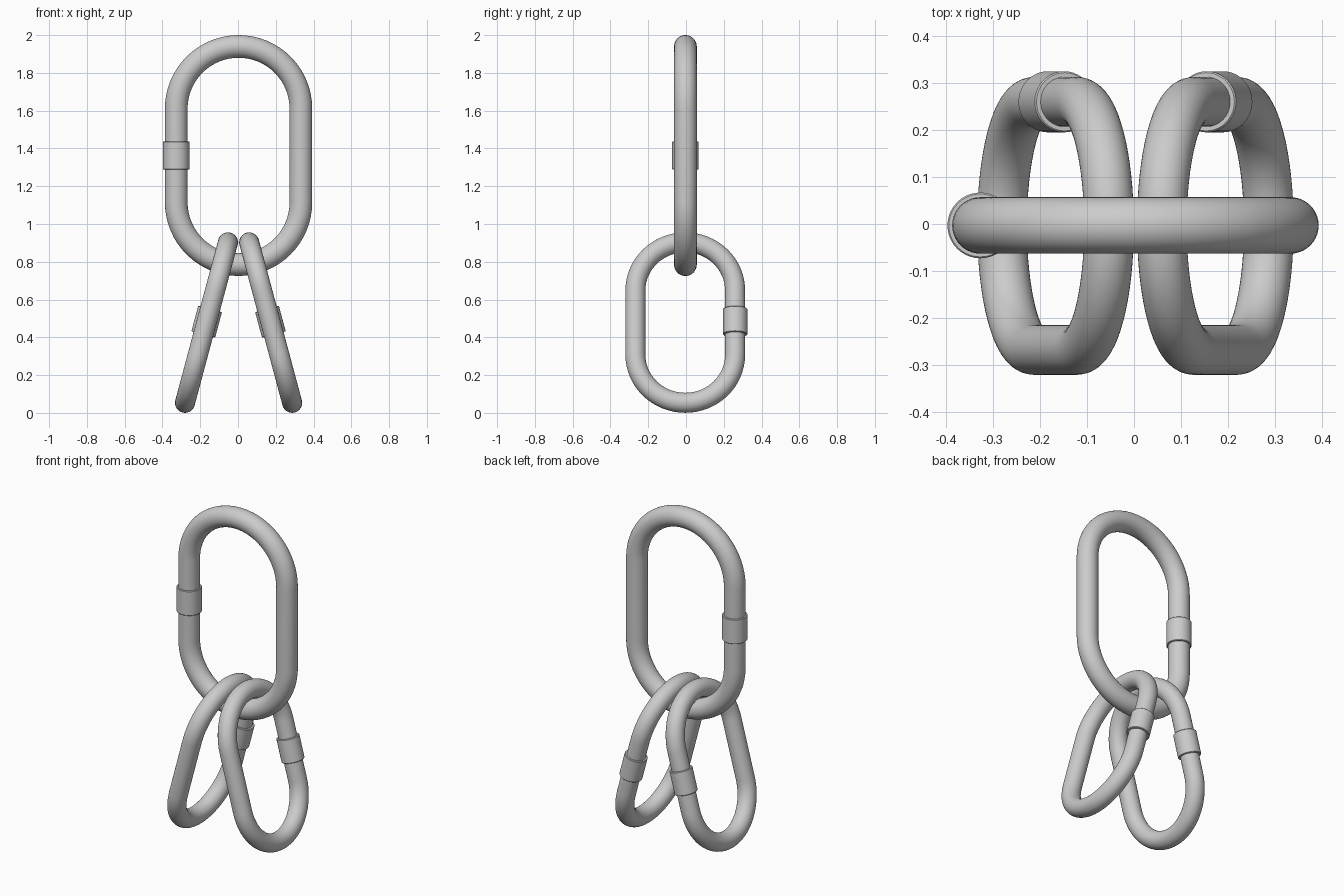
import bpy, bmesh
from math import sin, cos, pi, radians
from mathutils import Vector, Matrix

if "Cube" in bpy.data.objects:
    bpy.data.objects.remove(bpy.data.objects["Cube"])

SIDES = 40


def finish(name, bm, matrix):
    bmesh.ops.recalc_face_normals(bm, faces=bm.faces)
    me = bpy.data.meshes.new(name)
    bm.to_mesh(me)
    bm.free()
    ob = bpy.data.objects.new(name, me)
    ob.matrix_world = matrix
    bpy.context.collection.objects.link(ob)
    bpy.ops.object.select_all(action='DESELECT')
    ob.select_set(True)
    bpy.context.view_layer.objects.active = ob
    bpy.ops.object.shade_smooth_by_angle(angle=radians(35))
    return ob


def skin(bm, rings, closed):
    # join consecutive vertex rings with quads
    n = len(rings)
    for i in range(n if closed else n - 1):
        a, b = rings[i], rings[(i + 1) % n]
        m = len(a)
        for j in range(m):
            k = (j + 1) % m
            bm.faces.new((a[j], a[k], b[k], b[j]))


def oval_link(name, bend, half_straight, r, matrix, arc=32):
    # round bar swept round a stadium path in the local XZ plane
    bm = bmesh.new()
    rings = []
    for side, start in ((1, 0), (-1, pi)):
        for i in range(arc + 1):
            t = start + pi * i / arc
            out = Vector((cos(t), 0, sin(t)))
            c = out * bend + Vector((0, 0, side * half_straight))
            rings.append([bm.verts.new(c + out * r * cos(2 * pi * j / SIDES)
                                       + Vector((0, r * sin(2 * pi * j / SIDES), 0)))
                          for j in range(SIDES)])
    skin(bm, rings, True)
    return finish(name, bm, matrix)


def sleeve(name, r_in, r_out, length, matrix):
    # collar around one leg, with slightly eased edges
    h, e = length / 2, 0.003
    profile = [(r_in, -h), (r_out - e, -h), (r_out, -h + e),
               (r_out, h - e), (r_out - e, h), (r_in, h)]
    bm = bmesh.new()
    rings = [[bm.verts.new((r * cos(2 * pi * j / SIDES), r * sin(2 * pi * j / SIDES), z))
              for j in range(SIDES)] for r, z in profile]
    skin(bm, rings, True)
    return finish(name, bm, matrix)


# large top link with its collar on the left leg
top = Matrix.Translation((0.003, -0.003, 1.3625))
oval_link("master_link", 0.33, 0.2475, 0.06, top)
sleeve("master_link_collar", 0.059, 0.07, 0.15, top @ Matrix.Translation((-0.33, 0, 0)))

# two lower links, splayed apart, collars at the back
for label, s in (("left", -1), ("right", 1)):
    m = (Matrix.Translation((0.003 + s * 0.17, -0.004, 0.478))
         @ Matrix.Rotation(radians(-15 * s), 4, 'Y')
         @ Matrix.Rotation(pi / 2, 4, 'Z'))
    oval_link(label + "_lower_link", 0.264, 0.1755, 0.053, m)
    sleeve(label + "_lower_collar", 0.052, 0.065, 0.14,
           m @ Matrix.Translation((0.264, 0, 0.005)))
